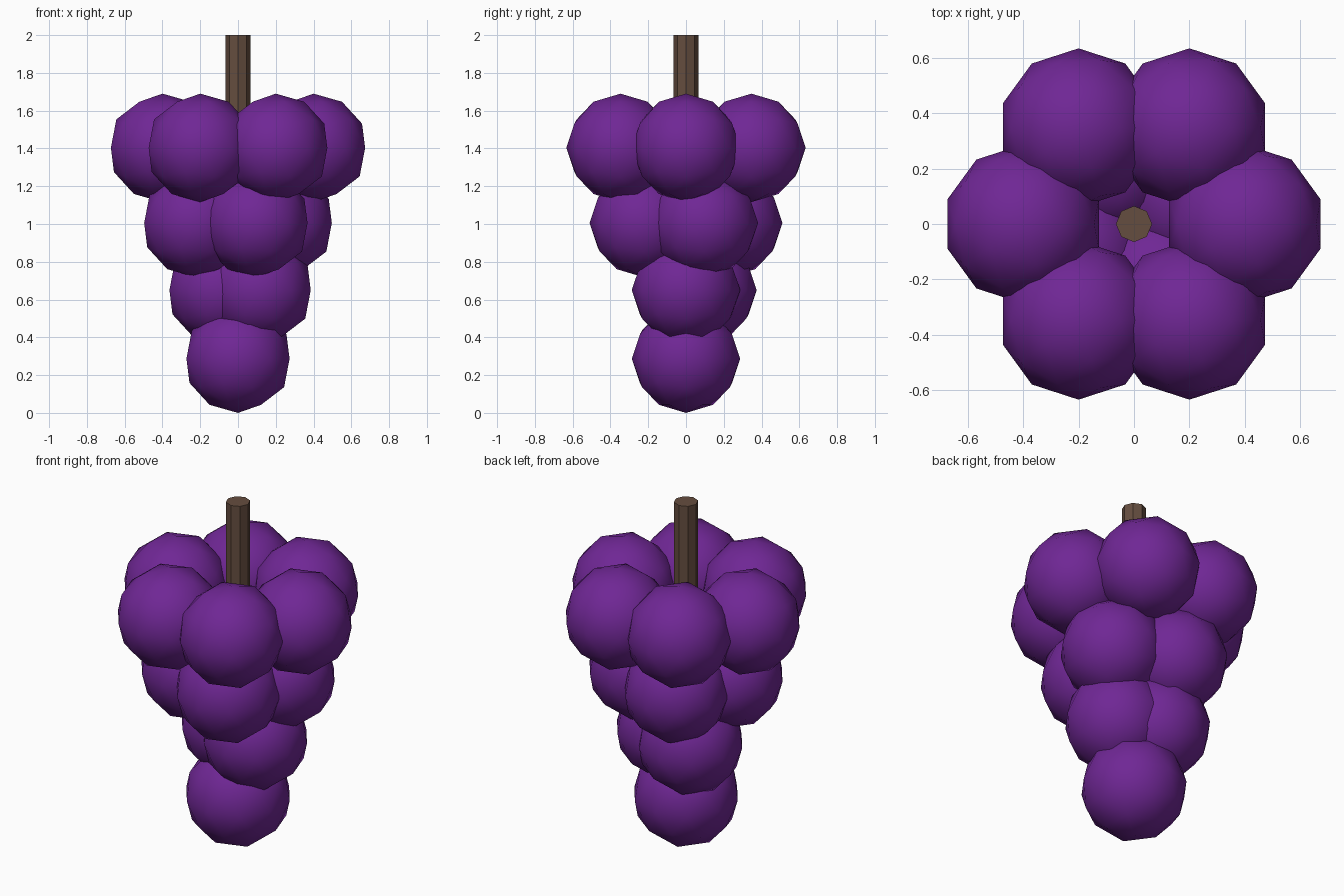
import bpy
from math import cos, sin, radians

if "Cube" in bpy.data.objects:
    bpy.data.objects.remove(bpy.data.objects["Cube"])

R = 0.287  # grape radius


def material(name, color):
    m = bpy.data.materials.new(name)
    m.diffuse_color = (*color, 1)
    m.use_nodes = True
    m.node_tree.nodes["Principled BSDF"].inputs["Base Color"].default_value = m.diffuse_color
    return m


purple = material("grape_skin", (0.16, 0.02, 0.30))
brown = material("stem_bark", (0.13, 0.075, 0.05))


def grape(name, x, y, z):
    bpy.ops.mesh.primitive_ico_sphere_add(subdivisions=2, radius=R, location=(x, y, z))
    ob = bpy.context.object
    ob.name = name
    ob.data.materials.append(purple)
    bpy.ops.object.shade_smooth()


def ring(name, count, radius, z, start):
    for i in range(count):
        a = radians(start + 360 * i / count)
        grape(f"{name}_{i + 1}", radius * cos(a), radius * sin(a), z)


# Tiers of grapes, widest at the top
ring("top_grape", 6, 0.40, 1.403, 0)
ring("middle_grape", 4, 0.243, 1.005, 23)

# Lower pair and the single tip grape
grape("lower_grape_1", 0.112, 0.0, 0.65)
grape("lower_grape_2", -0.09, 0.087, 0.65)
grape("tip_grape", 0, 0, R)

# Eight-sided woody stem running down into the bunch
bottom, top = 1.0, 2.0
bpy.ops.mesh.primitive_cylinder_add(vertices=8, radius=0.065, depth=top - bottom,
                                    location=(0, 0, (top + bottom) / 2))
stem = bpy.context.object
stem.name = "stem"
stem.data.materials.append(brown)
